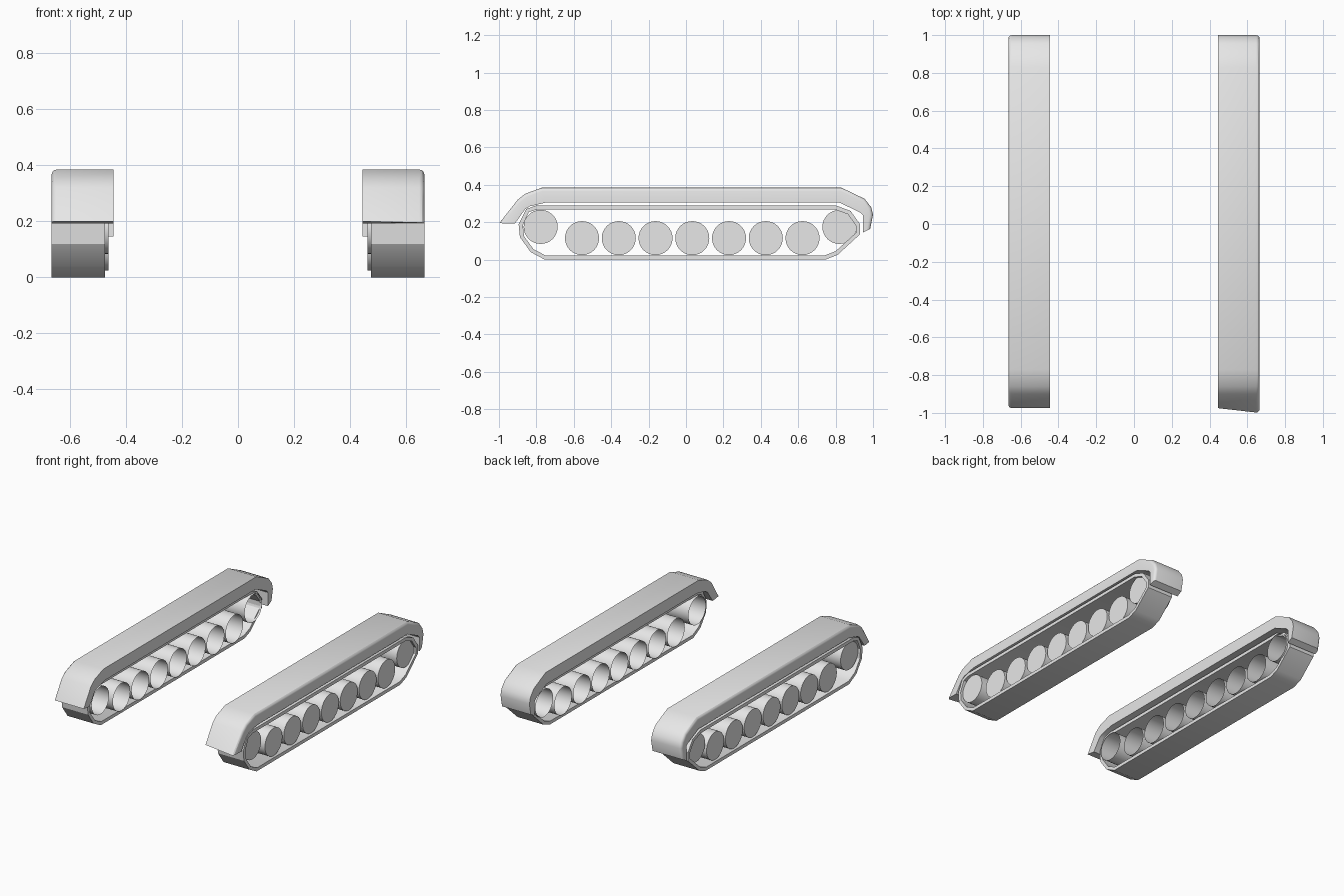
import bpy, bmesh, math

cube = bpy.data.objects.get("Cube")
if cube:
    bpy.data.objects.remove(cube, do_unlink=True)

grey = bpy.data.materials.new("plain grey")
grey.use_nodes = True
grey.diffuse_color = (0.8, 0.8, 0.8, 1)
grey.node_tree.nodes["Principled BSDF"].inputs["Base Color"].default_value = (0.8, 0.8, 0.8, 1)


def finish(bm, name, angle=30):
    bmesh.ops.recalc_face_normals(bm, faces=bm.faces)
    mesh = bpy.data.meshes.new(name)
    bm.to_mesh(mesh)
    bm.free()
    mesh.materials.append(grey)
    obj = bpy.data.objects.new(name, mesh)
    bpy.context.collection.objects.link(obj)
    bpy.ops.object.select_all(action='DESELECT')
    obj.select_set(True)
    bpy.context.view_layer.objects.active = obj
    bpy.ops.object.shade_smooth_by_angle(angle=math.radians(angle))
    return obj


def strip(outer, inner, x0, x1, closed):
    """Band between two matching (y, z) paths, spanning x0 to x1."""
    bm = bmesh.new()
    rows = [[bm.verts.new((x, y, z)) for y, z in path]
            for path, x in ((outer, x0), (outer, x1), (inner, x1), (inner, x0))]
    n = len(outer)
    for i in range(n if closed else n - 1):
        j = (i + 1) % n
        for a, b in zip(rows, rows[1:] + rows[:1]):
            bm.faces.new((a[i], a[j], b[j], b[i]))
    if not closed:
        bm.faces.new([r[0] for r in rows])
        bm.faces.new([r[-1] for r in rows])
    return bm, rows


# Mudguard side profile, front to back
guard_out = [(-0.975, 0.2), (-0.9, 0.32), (-0.86, 0.352), (-0.77, 0.385), (0.83, 0.385),
             (0.955, 0.325), (0.99, 0.28), (1.0, 0.24), (0.985, 0.165)]
guard_in = [(-0.915, 0.192), (-0.86, 0.27), (-0.835, 0.285), (-0.75, 0.305), (0.82, 0.305),
            (0.905, 0.265), (0.935, 0.25), (0.947, 0.235), (0.947, 0.145)]

# Track loop, outer and inner outlines
track_out = [(-0.755, 0), (-0.83, 0.04), (-0.888, 0.12), (-0.895, 0.19), (-0.855, 0.27), (-0.8, 0.29),
             (0.8, 0.29), (0.88, 0.26), (0.93, 0.19), (0.93, 0.135), (0.81, 0.025), (0.745, 0)]
track_in = [(-0.75, 0.022), (-0.815, 0.055), (-0.866, 0.125), (-0.872, 0.185), (-0.84, 0.255), (-0.795, 0.268),
            (0.795, 0.268), (0.865, 0.243), (0.908, 0.183), (0.908, 0.143), (0.8, 0.045), (0.74, 0.022)]

# Wheel centres: seven road wheels and a raised wheel at each end
wheels = [(-0.556 + 0.1965 * i, 0.115) for i in range(7)]
wheels = [(-0.777, 0.175)] + wheels + [(0.82, 0.175)]
RADIUS = 0.091

for side, label in ((1, "left"), (-1, "right")):
    # Mudguard with a rounded outer edge
    bm, rows = strip(guard_out, guard_in, side * 0.445, side * 0.665, False)
    if side == 1:
        rows[1][0].co.y = -1.0
        rows[1][0].co.z = 0.195
    edge = set(rows[1])
    rim = [e for e in bm.edges if all(v in edge for v in e.verts)]
    bmesh.ops.bevel(bm, geom=rim, offset=0.018, segments=3, profile=0.5,
                    affect='EDGES', clamp_overlap=True)
    finish(bm, label + "_mudguard")

    # Track loop
    bm, rows = strip(track_out, track_in, side * 0.475, side * 0.665, True)
    finish(bm, label + "_track")

    # Wheels: drums closed on the outside, open on the inside
    for k, (y, z) in enumerate(wheels):
        bm = bmesh.new()
        count = 32
        rings = []
        for x in (0.462, 0.65):
            rings.append([bm.verts.new((side * x,
                                        y + RADIUS * math.cos(math.tau * i / count),
                                        z + RADIUS * math.sin(math.tau * i / count)))
                          for i in range(count)])
        for i in range(count):
            j = (i + 1) % count
            bm.faces.new((rings[0][i], rings[0][j], rings[1][j], rings[1][i]))
        bm.faces.new(rings[1])
        finish(bm, f"{label}_wheel_{k + 1}")
